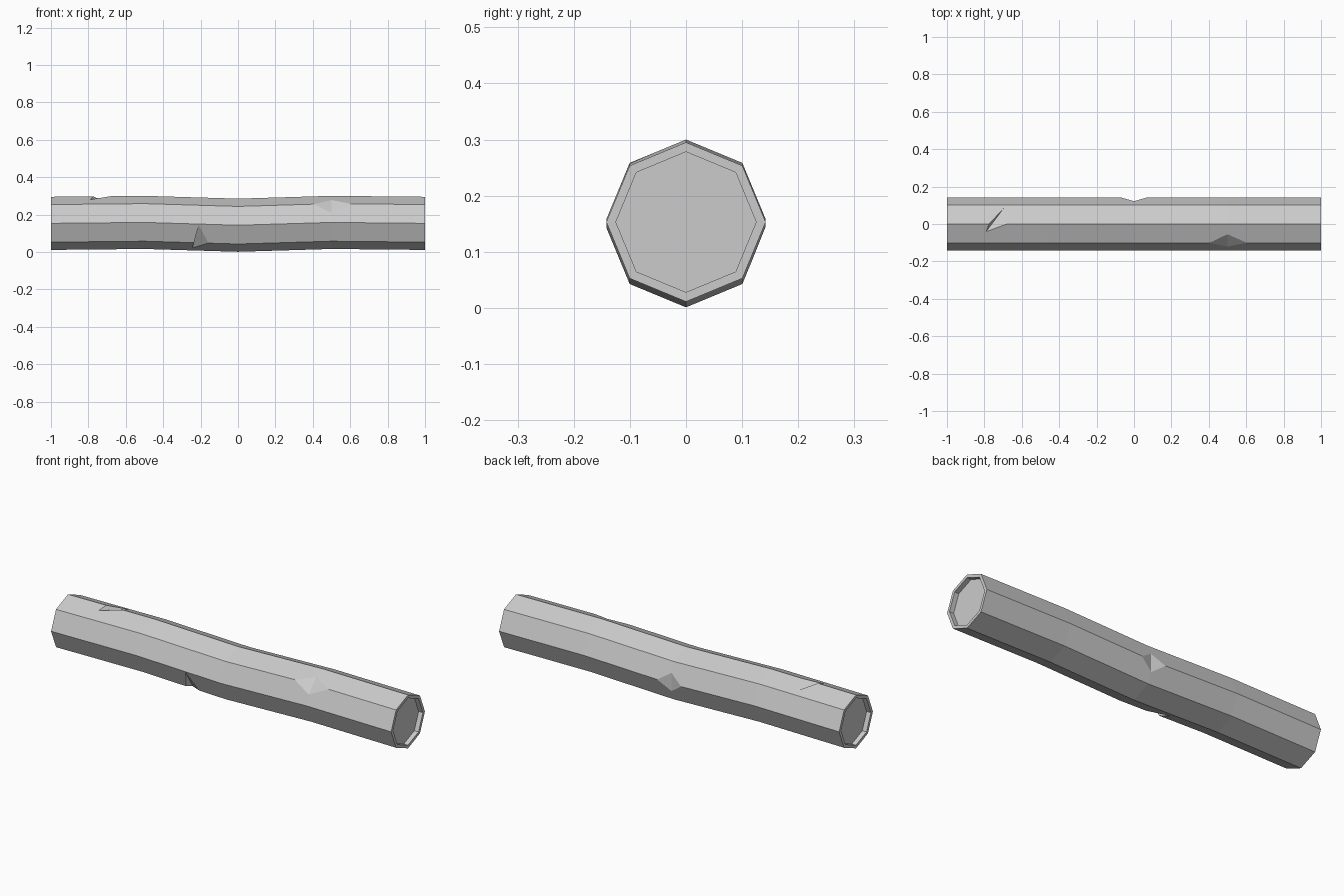
import bpy, bmesh
from math import cos, sin, pi
from mathutils import Vector

if "Cube" in bpy.data.objects:
    bpy.data.objects.remove(bpy.data.objects["Cube"], do_unlink=True)

SIDES, RADIUS, RIM, RECESS = 8, 0.142, 0.017, 0.025
# Centre height of the gently bent log along its length
SPINE = [(-1, 0.153), (-0.5, 0.158), (0, 0.143), (0.5, 0.158), (1, 0.153)]

grey = bpy.data.materials.new("plain_grey")
grey.use_nodes = True
grey.diffuse_color = (0.6, 0.6, 0.6, 1)
grey.node_tree.nodes["Principled BSDF"].inputs["Base Color"].default_value = grey.diffuse_color


def make_object(name, bm):
    bmesh.ops.recalc_face_normals(bm, faces=bm.faces)
    mesh = bpy.data.meshes.new(name)
    bm.to_mesh(mesh)
    bm.free()
    mesh.materials.append(grey)
    obj = bpy.data.objects.new(name, mesh)
    bpy.context.collection.objects.link(obj)
    return obj


# Log body: octagonal rings lofted along the spine
bm = bmesh.new()
rings = []
for x, z in SPINE:
    angles = [2 * pi * i / SIDES for i in range(SIDES)]
    rings.append([bm.verts.new((x, RADIUS * cos(a), z + RADIUS * sin(a))) for a in angles])
for a, b in zip(rings, rings[1:]):
    for i in range(SIDES):
        j = (i + 1) % SIDES
        bm.faces.new((a[i], a[j], b[j], b[i]))

# Ends: a flat rim around a shallow recess
for ring, side in ((rings[0], -1), (rings[-1], 1)):
    outer, z = ring, ring[0].co.z
    k = 1 - RIM / RADIUS
    for depth in (0, RECESS):
        inner = [bm.verts.new((side * (1 - depth), v.co.y * k, z + (v.co.z - z) * k))
                 for v in outer]
        for i in range(SIDES):
            j = (i + 1) % SIDES
            bm.faces.new((outer[i], outer[j], inner[j], inner[i]))
        outer, k = inner, 1
    bm.faces.new(outer)
log = make_object("log", bm)


# Axe notches: wedge through a crease (a, b) and the two lips (left, right)
def cut_notch(a, b, left, right):
    points = [Vector(p) for p in (a, b, left, right)]
    middle = (points[0] + points[1]) / 2
    wedge = bmesh.new()
    v = [wedge.verts.new(middle + (p - middle) * 1.6) for p in points]
    for tri in ((0, 1, 2), (0, 1, 3), (0, 2, 3), (1, 2, 3)):
        wedge.faces.new([v[i] for i in tri])
    cutter = make_object("notch_cutter", wedge)
    cutter.hide_render = True
    mod = log.modifiers.new("notch", 'BOOLEAN')
    mod.operation, mod.solver, mod.object = 'DIFFERENCE', 'EXACT', cutter
    bpy.context.view_layer.objects.active = log
    bpy.ops.object.modifier_apply(modifier=mod.name)
    bpy.data.objects.remove(cutter, do_unlink=True)


# Upper front edge
cut_notch((0.5, -0.055, 0.277), (0.5, -0.12, 0.21), (0.4, -0.1, 0.257), (0.6, -0.1, 0.257))
# Back edge
cut_notch((0, 0.122, 0.095), (0, 0.122, 0.191), (-0.07, 0.142, 0.144), (0.07, 0.142, 0.144))
# Top edge, slanted
cut_notch((-0.79, -0.04, 0.28), (-0.70, 0.08, 0.264), (-0.775, 0, 0.297), (-0.68, 0, 0.298))
# Lower front edge, slanted
cut_notch((-0.21, -0.14, 0.145), (-0.245, -0.03, 0.02), (-0.235, -0.1, 0.05), (-0.16, -0.1, 0.048))
